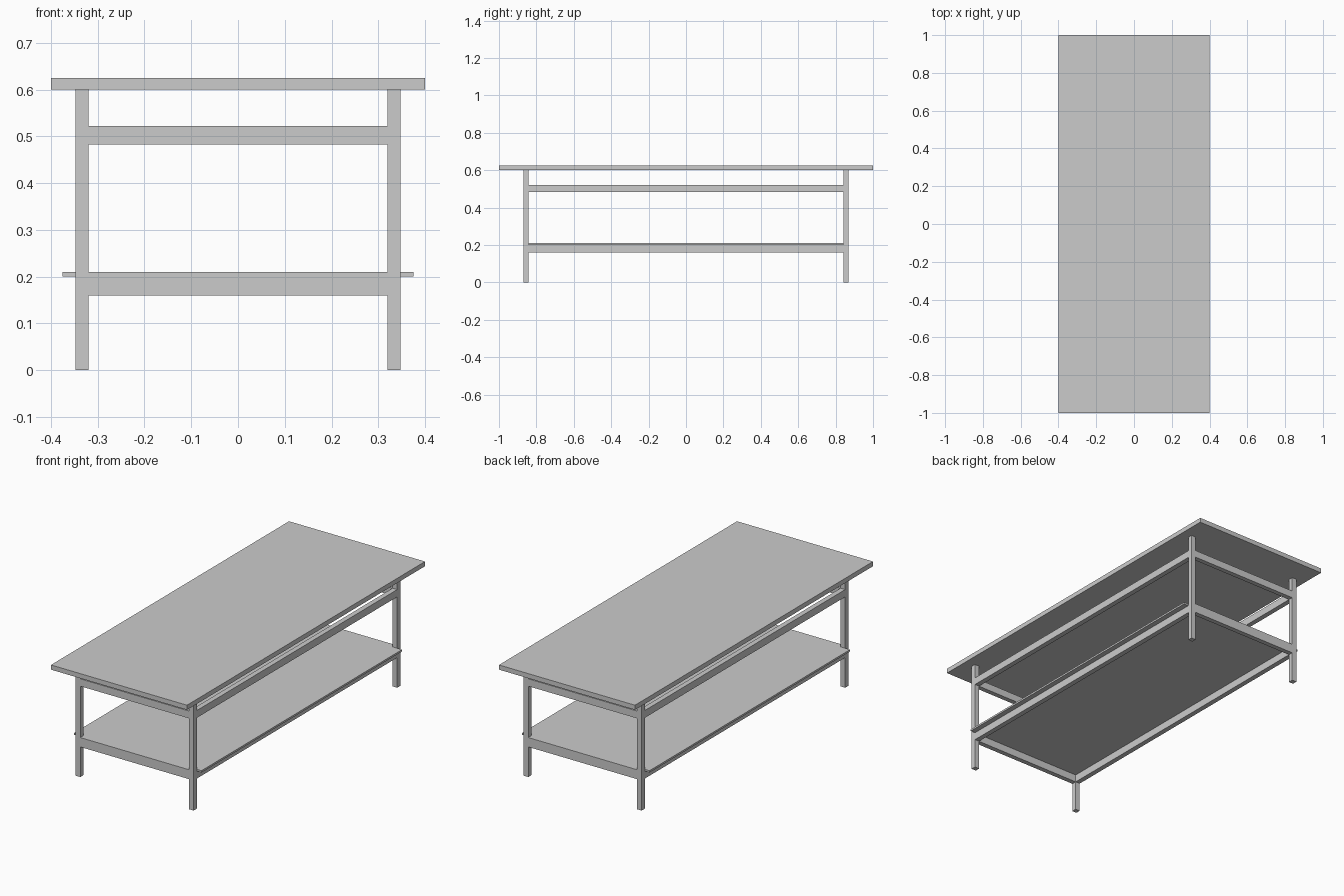
import bpy
import bmesh
from mathutils import Vector

if "Cube" in bpy.data.objects:
    bpy.data.objects.remove(bpy.data.objects["Cube"])


def box(name, lo, hi):
    """Axis-aligned box between two opposite corners."""
    lo, hi = Vector(lo), Vector(hi)
    bm = bmesh.new()
    bmesh.ops.create_cube(bm, size=1)
    bmesh.ops.scale(bm, vec=hi - lo, verts=bm.verts)
    bmesh.ops.translate(bm, vec=(lo + hi) / 2, verts=bm.verts)
    mesh = bpy.data.meshes.new(name)
    bm.to_mesh(mesh)
    bm.free()
    obj = bpy.data.objects.new(name, mesh)
    bpy.context.collection.objects.link(obj)
    return obj


def mirror(obj, x=False, y=False):
    mod = obj.modifiers.new("Mirror", 'MIRROR')
    mod.use_axis = (x, y, False)
    return obj


# Outer and inner faces of the legs
XO, XI = 0.347, 0.320
YO, YI = 0.868, 0.842

# Table top and lower shelf (shelf overhangs the side rails)
box("table_top", (-0.4, -1, 0.6), (0.4, 1, 0.625))
box("lower_shelf", (-0.375, -YI, 0.2), (0.375, YI, 0.21))

# Four square legs
mirror(box("legs", (XI, YI, 0), (XO, YO, 0.6)), x=True, y=True)

# Long rails along both sides
mirror(box("upper_side_rails", (XI, -YI, 0.483), (XO, YI, 0.522)), x=True)
mirror(box("lower_side_rails", (XI, -YI, 0.16), (XO, YI, 0.2)), x=True)

# Short rails across both ends
mirror(box("upper_end_rails", (-XI, YI, 0.483), (XI, YO, 0.522)), y=True)
mirror(box("lower_end_rails", (-XI, YI, 0.16), (XI, YO, 0.21)), y=True)
